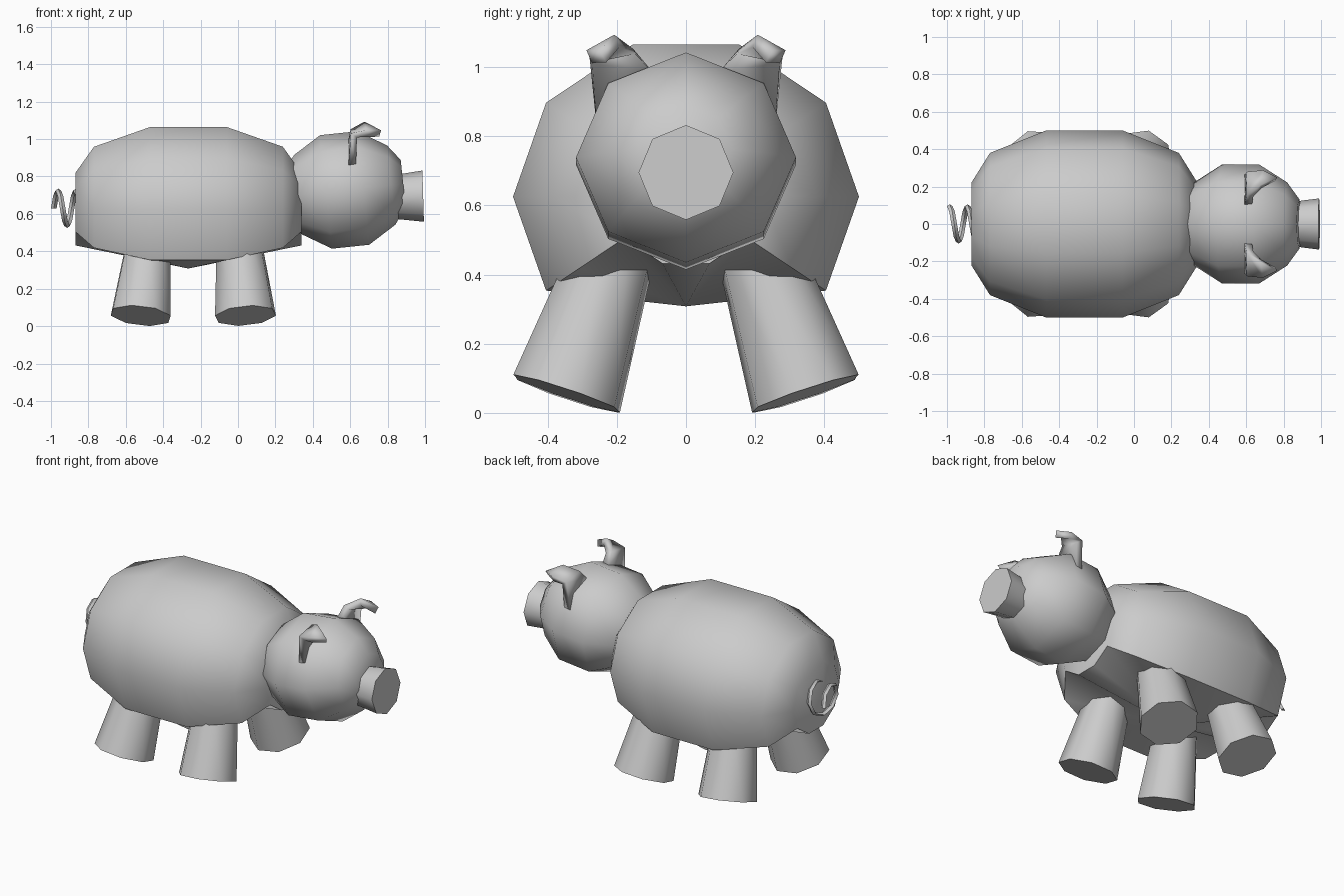
import bpy, bmesh, math
from mathutils import Vector, Matrix

if "Cube" in bpy.data.objects:
    bpy.data.objects.remove(bpy.data.objects["Cube"])


def finish(name, bm, angle=60):
    bmesh.ops.recalc_face_normals(bm, faces=bm.faces)
    mesh = bpy.data.meshes.new(name)
    bm.to_mesh(mesh)
    bm.free()
    ob = bpy.data.objects.new(name, mesh)
    bpy.context.collection.objects.link(ob)
    bpy.ops.object.select_all(action='DESELECT')
    ob.select_set(True)
    bpy.context.view_layer.objects.active = ob
    bpy.ops.object.shade_smooth_by_angle(angle=math.radians(angle))
    return ob


def make_rings(bm, stations, sides, ry, rz, cz):
    # rings around the x axis, from (x, scale) pairs
    rings = []
    for x, s in stations:
        ring = []
        for k in range(sides):
            a = 2 * math.pi * k / sides
            ring.append(bm.verts.new((x, ry * s * math.cos(a), cz + rz * s * math.sin(a))))
        rings.append(ring)
    return rings


# body: ten-sided barrel whose belly is closed by a shallow fan
bm = bmesh.new()
rings = make_rings(bm, [(-0.87, 0.44), (-0.77, 0.76), (-0.47, 1), (-0.06, 1), (0.24, 0.76), (0.34, 0.44)],
                   10, 0.5, 0.462, 0.625)
for a, b in zip(rings, rings[1:]):
    for k in range(10):
        if k not in (6, 7, 8):
            n = (k + 1) % 10
            bm.faces.new((a[k], a[n], b[n], b[k]))
bm.faces.new(rings[0])
bm.faces.new(rings[-1])
loop = [r[9] for r in rings] + [rings[-1][8], rings[-1][7]]
loop += [r[6] for r in reversed(rings)] + [rings[0][7], rings[0][8]]
belly = bm.verts.new((-0.265, 0, 0.308))
for i, v in enumerate(loop):
    bm.faces.new((v, loop[(i + 1) % len(loop)], belly))
loose = [v for v in bm.verts if not v.link_faces]
bmesh.ops.delete(bm, geom=loose, context='VERTS')
finish("body", bm)

# head: eight-sided ball, tilted slightly upward
bm = bmesh.new()
rings = make_rings(bm, [(-0.315, 0.42), (-0.25, 0.7), (-0.1, 1), (0.1, 1), (0.25, 0.7), (0.315, 0.42)],
                   8, 0.318, 0.305, 0)
for a, b in zip(rings, rings[1:]):
    for k in range(8):
        n = (k + 1) % 8
        bm.faces.new((a[k], a[n], b[n], b[k]))
bm.faces.new(rings[0])
bm.faces.new(rings[-1])
bm.transform(Matrix.Translation((0.57, 0, 0.728)) @ Matrix.Rotation(math.radians(-6), 4, 'Y'))
finish("head", bm)


def taper(name, start, end, r1, r2, sides=8):
    start, end = Vector(start), Vector(end)
    d = end - start
    bm = bmesh.new()
    rot = d.to_track_quat('Z', 'X').to_matrix().to_4x4()
    bmesh.ops.create_cone(bm, cap_ends=True, segments=sides, radius1=r1, radius2=r2, depth=d.length,
                          matrix=Matrix.Translation((start + end) / 2) @ rot)
    return finish(name, bm)


# snout
taper("snout", (0.82, 0, 0.69), (0.99, 0, 0.695), 0.115, 0.137)

# legs: splayed outward
for name, x, lean in (("front", 0.04, 0.08), ("back", -0.52, -0.1)):
    for side, s in (("left", 1), ("right", -1)):
        foot = Vector((x, s * 0.345, 0.056))
        up = Vector((-lean, -s * 0.316, 0.945)).normalized()
        taper(name + "_leg_" + side, foot, foot + up * 0.48, 0.168, 0.118)

# ears: thick flaps folded forward to a point
for side, s in (("left", 1), ("right", -1)):
    bm = bmesh.new()
    rows = [((0.61, 0.10, 0.99), (0.61, 0.26, 0.85)),
            ((0.62, 0.15, 1.045), (0.62, 0.275, 1.02)),
            ((0.68, 0.20, 1.075), (0.69, 0.28, 1.03))]
    vs = [[bm.verts.new((x, s * y, z)) for x, y, z in row] for row in rows]
    for a, b in zip(vs, vs[1:]):
        bm.faces.new((a[0], a[1], b[1], b[0]))
    tip = bm.verts.new((0.76, s * 0.24, 1.03))
    bm.faces.new((vs[2][0], vs[2][1], tip))
    ear = finish("ear_" + side, bm, 30)
    mod = ear.modifiers.new("thickness", 'SOLIDIFY')
    mod.thickness = 0.04
    mod.offset = 0

# tail: curly coil
bm = bmesh.new()
prev = None
for i in range(16):
    a = i * math.pi / 4
    c, sn, x = math.cos(a), math.sin(a), -0.985 + 0.095 * i / 8
    ring = [bm.verts.new((x + dx, (0.095 + dr) * c, 0.63 + (0.095 + dr) * sn))
            for dx, dr in ((-0.015, 0), (0, 0.01), (0.015, 0), (0, -0.01))]
    if prev:
        for k in range(4):
            n = (k + 1) % 4
            bm.faces.new((prev[k], prev[n], ring[n], ring[k]))
    else:
        bm.faces.new(ring)
    prev = ring
bm.faces.new(prev)
finish("tail", bm)
